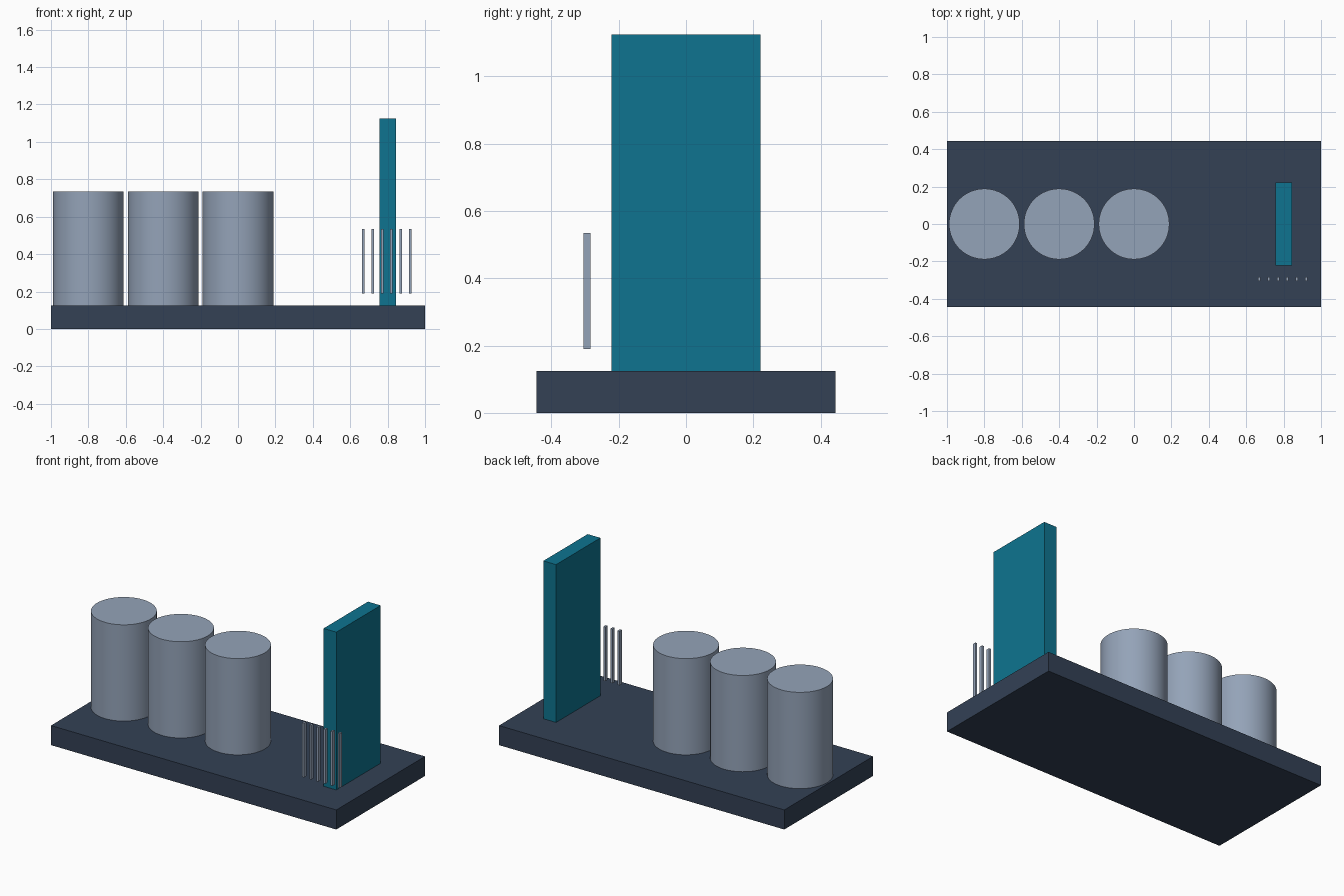
import bpy
import bmesh
from math import radians
from mathutils import Matrix

cube = bpy.data.objects.get("Cube")
if cube:
    bpy.data.objects.remove(cube, do_unlink=True)


def linear(c):
    c /= 255
    return c / 12.92 if c <= 0.04045 else ((c + 0.055) / 1.055) ** 2.4


def material(name, rgb):
    mat = bpy.data.materials.new(name)
    mat.use_nodes = True
    color = [linear(c) for c in rgb] + [1]
    mat.diffuse_color = color
    mat.node_tree.nodes["Principled BSDF"].inputs["Base Color"].default_value = color
    return mat


def finish(name, bm, mat):
    mesh = bpy.data.meshes.new(name)
    bm.to_mesh(mesh)
    bm.free()
    mesh.materials.append(mat)
    obj = bpy.data.objects.new(name, mesh)
    bpy.context.collection.objects.link(obj)
    return obj


def box(name, center, size, mat):
    bm = bmesh.new()
    bmesh.ops.create_cube(bm, size=1, matrix=Matrix.Translation(center) @ Matrix.Diagonal((*size, 1)))
    return finish(name, bm, mat)


def cylinder(name, center, radius, height, mat):
    bm = bmesh.new()
    bmesh.ops.create_cone(bm, cap_ends=True, segments=64, radius1=radius, radius2=radius,
                          depth=height, matrix=Matrix.Translation(center))
    obj = finish(name, bm, mat)
    bpy.ops.object.select_all(action='DESELECT')
    obj.select_set(True)
    bpy.context.view_layer.objects.active = obj
    bpy.ops.object.shade_smooth_by_angle(angle=radians(30))
    return obj


slate = material("dark slate", (51, 65, 85))
teal = material("teal", (14, 116, 144))
grey = material("light grey", (148, 163, 184))

# Base slab
BASE_TOP = 0.124
box("base_slab", (0, 0, BASE_TOP / 2), (2, 0.888, BASE_TOP), slate)

# Row of tanks
for i in range(3):
    cylinder(f"tank_{i + 1}", (-0.8 + 0.4 * i, 0, BASE_TOP + 0.305), 0.189, 0.61, grey)

# Upright panel
box("upright_panel", (0.8, 0, BASE_TOP + 0.5), (0.089, 0.444, 1), teal)

# Thin bars floating in front of the panel
for i in range(6):
    box(f"thin_bar_{i + 1}", (0.67 + 0.05 * i, -0.294, 0.362), (0.0133, 0.022, 0.344), grey)
